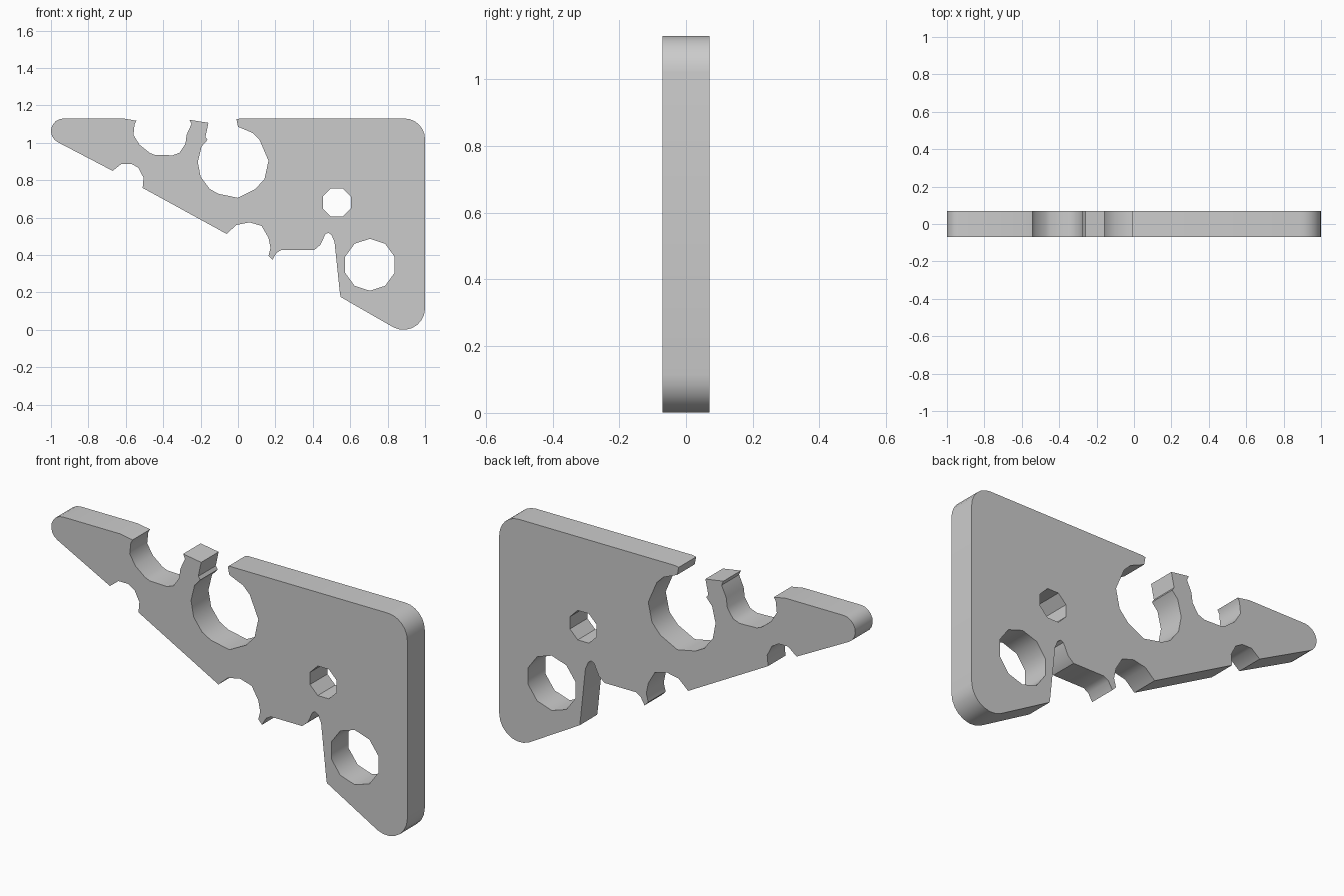
import bpy, bmesh
from math import cos, sin, radians


def arc(cx, cz, r, a0, a1, n):
    """n + 1 points on an arc, angles in degrees."""
    return [(cx + r * cos(radians(a0 + (a1 - a0) * i / n)),
             cz + r * sin(radians(a0 + (a1 - a0) * i / n))) for i in range(n + 1)]


def pairs(*v):
    return list(zip(v[::2], v[1::2]))


# rounded tip at the left
outline = arc(-0.933, 1.063, 0.067, 242, 90, 8)
# first notch in the top edge
outline += pairs(-.61, 1.13, -.543, 1.118, -.553, 1.10, -.559, 1.043, -.527, .99,
                 -.473, .947, -.447, .936, -.35, .933, -.313, .947, -.281, .995,
                 -.275, 1.043, -.249, 1.10, -.259, 1.123)
# big open ring
outline += pairs(-.158, 1.107, -.174, 1.032, -.163, 1.016, -.195, .98, -.215, .898,
                 -.2, .818, -.152, .754, -.104, .727, 0, .706, .094, .754,
                 .142, .807, .163, .904, .115, 1.016, .078, 1.053, 0, 1.086,
                 -.008, 1.126, .01, 1.13)
# rounded corners on the right
outline += arc(0.89, 1.02, 0.11, 90, 0, 6)
outline += arc(0.885, 0.115, 0.115, 0, -118, 7)
# slot and notches in the sloping lower edge
outline += pairs(.548, .176, .543, .214, .516, .47, .5, .508, .484, .519, .468, .513,
                 .441, .455, .409, .428, .233, .428, .206, .412, .184, .374,
                 .163, .396, .174, .438, .163, .492, .126, .556, .061, .575,
                 -.008, .561, -.061, .513, -.51, .759, -.505, .813, -.532, .866,
                 -.57, .888, -.623, .888, -.67, .85)
# round through holes
small_hole = arc(0.528, 0.681, 0.081, 22.5, 382.5, 8)[:-1]
large_hole = arc(0.705, 0.348, 0.139, 18, 378, 10)[:-1]

# plate: filled profile with thickness
curve = bpy.data.curves.new("plate_profile", 'CURVE')
curve.dimensions = '2D'
curve.fill_mode = 'BOTH'
curve.extrude = 0.07
for loop in (outline, small_hole, large_hole):
    spline = curve.splines.new('POLY')
    spline.points.add(len(loop) - 1)
    for p, (x, z) in zip(spline.points, loop):
        p.co = (x, z, 0, 1)
    spline.use_cyclic_u = True
plate = bpy.data.objects.new("notched_plate", curve)
plate.rotation_euler.x = radians(90)
bpy.context.collection.objects.link(plate)
bpy.context.view_layer.objects.active = plate
plate.select_set(True)
bpy.ops.object.convert(target='MESH')
plate = bpy.context.object

# weld caps to walls
bm = bmesh.new()
bm.from_mesh(plate.data)
bmesh.ops.remove_doubles(bm, verts=bm.verts, dist=0.0005)
bmesh.ops.recalc_face_normals(bm, faces=bm.faces)
bm.to_mesh(plate.data)
bm.free()
bpy.ops.object.shade_smooth_by_angle(angle=radians(40))
